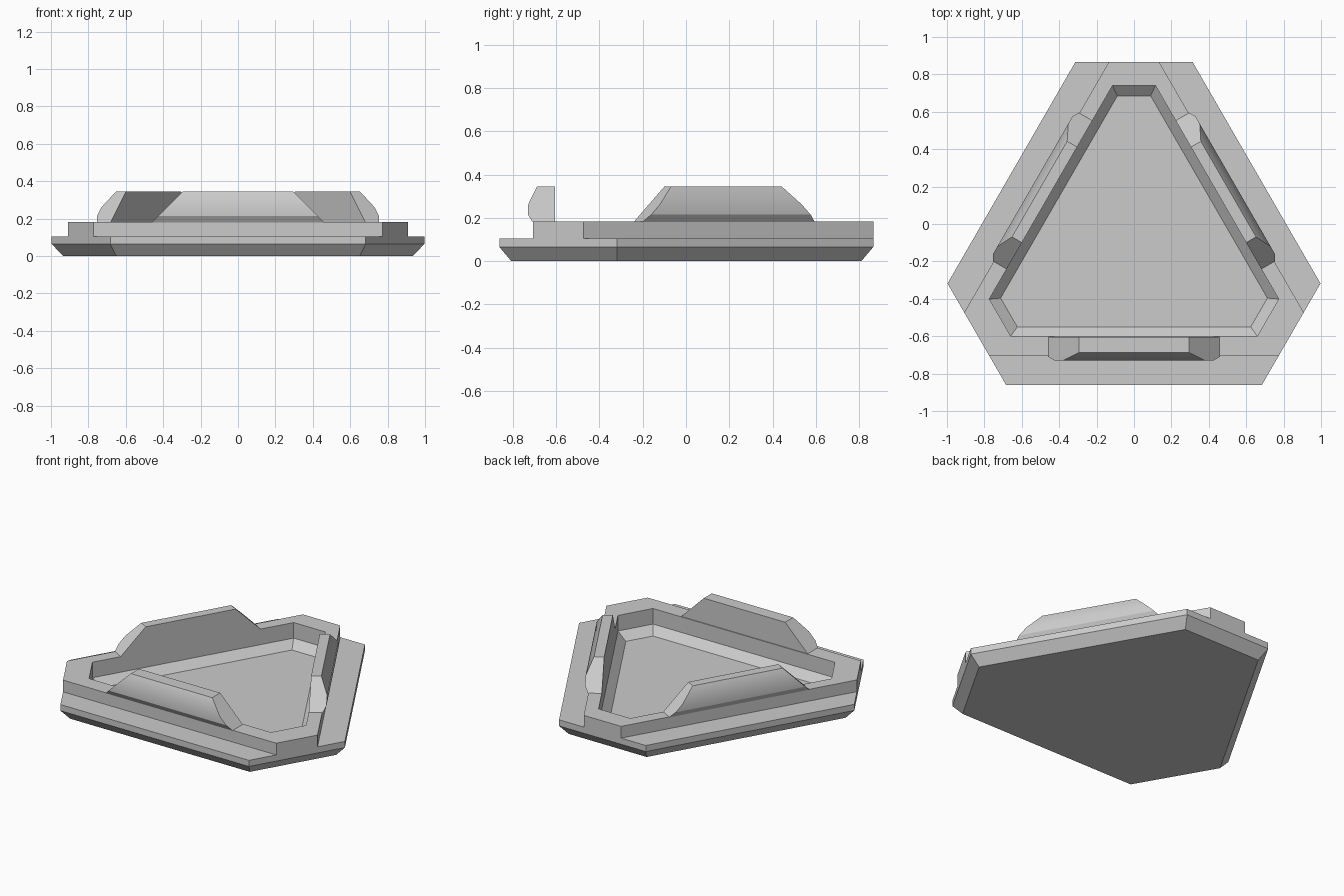
import bpy, bmesh, math
from mathutils import Matrix, Vector

if "Cube" in bpy.data.objects:
    bpy.data.objects.remove(bpy.data.objects["Cube"], do_unlink=True)

CENTER_Y = -0.105   # centre of the threefold outline
BASIN_Y = -0.087    # centre of the recessed basin

grey = bpy.data.materials.new("light_grey")
grey.use_nodes = True
grey.diffuse_color = (0.6, 0.6, 0.6, 1)
grey.node_tree.nodes["Principled BSDF"].inputs["Base Color"].default_value = (0.6, 0.6, 0.6, 1)


def finish(bm, name):
    bmesh.ops.recalc_face_normals(bm, faces=bm.faces)
    mesh = bpy.data.meshes.new(name)
    bm.to_mesh(mesh)
    bm.free()
    mesh.materials.append(grey)
    obj = bpy.data.objects.new(name, mesh)
    bpy.context.collection.objects.link(obj)
    return obj


def outline(long_d, short_d, z, cy=CENTER_Y):
    """Truncated triangle from the distances of its long and short sides."""
    pts = []
    dists = (long_d, short_d)
    for i in range(6):
        a = math.radians(30 + 60 * i)
        d0, d1 = dists[i % 2], dists[(i + 1) % 2]
        along = (d1 - d0 * 0.5) / math.sin(math.pi / 3)
        pts.append((d0 * math.cos(a) - along * math.sin(a),
                    cy + d0 * math.sin(a) + along * math.cos(a), z))
    return pts


# Body: chamfered base, raised tier and sunken basin, lofted ring by ring
rings = [
    outline(0.702, 0.915, 0),
    outline(0.757, 0.97, 0.065),
    outline(0.757, 0.97, 0.105),
    outline(0.602, 0.97, 0.105),
    outline(0.602, 0.97, 0.182),
    outline(0.513, 0.827, 0.182, BASIN_Y),
    outline(0.513, 0.827, 0.08, BASIN_Y),
    outline(0.463, 0.772, 0.03, BASIN_Y),
]
bm = bmesh.new()
loops = [[bm.verts.new(p) for p in ring] for ring in rings]
for low, high in zip(loops, loops[1:]):
    for i in range(6):
        j = (i + 1) % 6
        bm.faces.new((low[i], low[j], high[j], high[i]))
bm.faces.new(loops[0][::-1])
bm.faces.new(loops[-1])
bmesh.ops.recalc_face_normals(bm, faces=bm.faces)
# the tier is flush with the short sides, so drop the empty strips there
flat = [f for f in bm.faces if f.calc_area() < 1e-5]
bmesh.ops.delete(bm, geom=flat, context="FACES_ONLY")
finish(bm, "tray_body")


# Guard blocks: undercut profile with ends sloping at 45 degrees
def guard_block(name, inner, angle):
    profile = [(inner, 0.18), (0.604, 0.18), (0.625, 0.215),
               (0.625, 0.26), (0.583, 0.345), (inner, 0.345)]
    turn = Matrix.Translation((0, CENTER_Y, 0)) @ Matrix.Rotation(math.radians(angle), 4, "Z")
    bm = bmesh.new()
    ends = []
    for side in (-1, 1):
        ends.append([bm.verts.new(turn @ Vector((side * (0.295 + 0.345 - z), -d, z)))
                     for d, z in profile])
    bm.faces.new(ends[0])
    bm.faces.new(ends[1][::-1])
    n = len(profile)
    for i in range(n):
        j = (i + 1) % n
        bm.faces.new((ends[0][i], ends[1][i], ends[1][j], ends[0][j]))
    obj = finish(bm, name)
    bpy.ops.object.select_all(action="DESELECT")
    obj.select_set(True)
    bpy.context.view_layer.objects.active = obj
    bpy.ops.object.shade_smooth_by_angle(angle=math.radians(30))


guard_block("front_guard", 0.5, 0)
guard_block("left_guard", 0.522, 120)
guard_block("right_guard", 0.522, 240)
